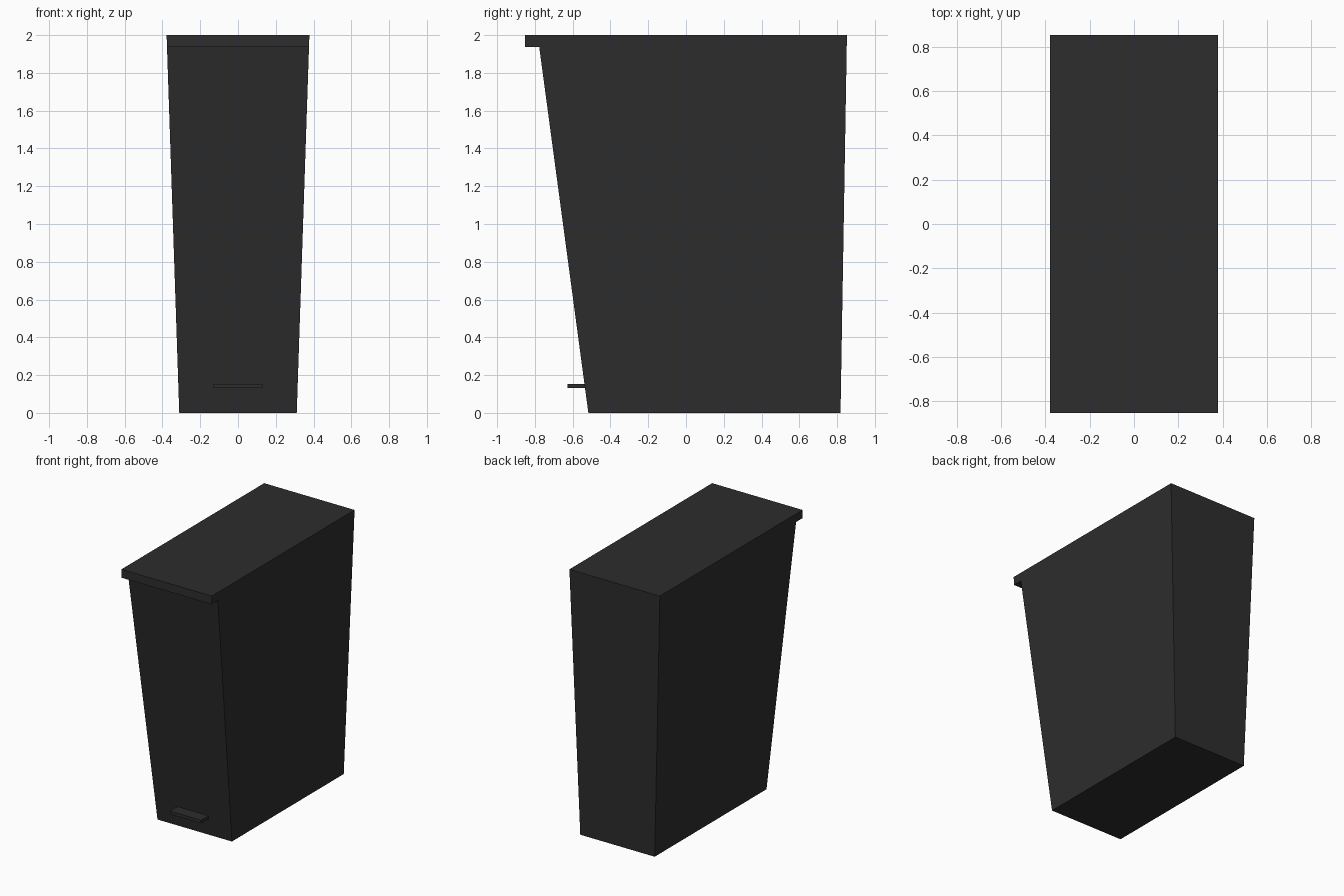
import bpy
import bmesh

if "Cube" in bpy.data.objects:
    bpy.data.objects.remove(bpy.data.objects["Cube"])

charcoal = bpy.data.materials.new("charcoal plastic")
charcoal.diffuse_color = (0.026, 0.026, 0.026, 1)
charcoal.use_nodes = True
charcoal.node_tree.nodes["Principled BSDF"].inputs["Base Color"].default_value = charcoal.diffuse_color


def half_width(z):
    # the bin widens evenly from base to lid
    return 0.311 + (0.378 - 0.311) * z / 2


def extrude_profile(name, profile, width):
    """Side profile of (y, z) points spanned across x, with half width set by height."""
    bm = bmesh.new()
    left, right = [[bm.verts.new((s * width(z), y, z)) for y, z in profile] for s in (-1, 1)]
    bm.faces.new(left)
    bm.faces.new(right[::-1])
    n = len(profile)
    for i in range(n):
        j = (i + 1) % n
        bm.faces.new((left[i], right[i], right[j], left[j]))
    bmesh.ops.recalc_face_normals(bm, faces=bm.faces)
    mesh = bpy.data.meshes.new(name)
    bm.to_mesh(mesh)
    bm.free()
    mesh.materials.append(charcoal)
    obj = bpy.data.objects.new(name, mesh)
    bpy.context.collection.objects.link(obj)
    return obj


# tapered bin with the lid lip overhanging the front
extrude_profile("bin_body_and_lid", [
    (-0.517, 0), (0.818, 0), (0.852, 2), (-0.852, 2), (-0.852, 1.937), (-0.777, 1.937),
], half_width)

# foot pedal, its back end sunk into the sloping front
extrude_profile("foot_pedal", [
    (-0.627, 0.131), (-0.50, 0.131), (-0.50, 0.154), (-0.627, 0.154),
], lambda z: 0.13)
